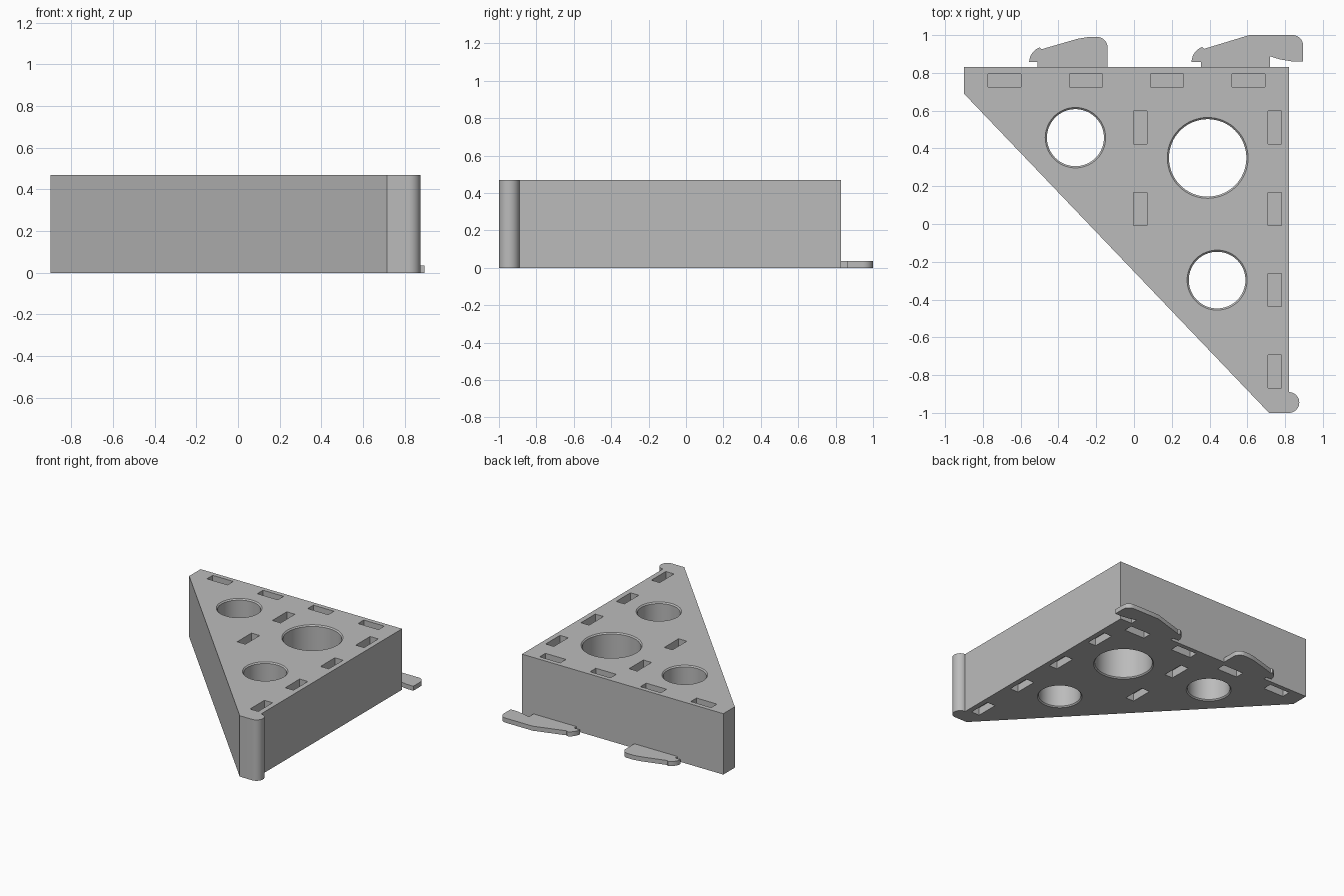
import bpy, bmesh, math
from mathutils import Vector

if "Cube" in bpy.data.objects:
    bpy.data.objects.remove(bpy.data.objects["Cube"], do_unlink=True)

HEIGHT = 0.47
POCKET = 0.06
HOOK = 0.035

grey = bpy.data.materials.new("plain grey")
grey.use_nodes = True
grey.diffuse_color = (0.5, 0.5, 0.5, 1)
grey.node_tree.nodes["Principled BSDF"].inputs["Base Color"].default_value = (0.5, 0.5, 0.5, 1)


def arc(cx, cy, r, start, end, steps=12):
    angles = [math.radians(start + (end - start) * i / steps) for i in range(steps + 1)]
    return [(cx + r * math.cos(a), cy + r * math.sin(a)) for a in angles]


def make_object(name, bm):
    bmesh.ops.recalc_face_normals(bm, faces=bm.faces[:])
    mesh = bpy.data.meshes.new(name)
    bm.to_mesh(mesh)
    bm.free()
    mesh.materials.append(grey)
    obj = bpy.data.objects.new(name, mesh)
    bpy.context.collection.objects.link(obj)
    return obj


def extrude_outline(name, outline, height):
    bm = bmesh.new()
    face = bm.faces.new([bm.verts.new((x, y, 0)) for x, y in outline])
    result = bmesh.ops.extrude_face_region(bm, geom=[face])
    top = [v for v in result["geom"] if isinstance(v, bmesh.types.BMVert)]
    bmesh.ops.translate(bm, verts=top, vec=(0, 0, height))
    return make_object(name, bm)


def add_box(bm, x, y, z, sx, sy, sz):
    verts = bmesh.ops.create_cube(bm, size=1)["verts"]
    for v in verts:
        v.co = Vector((x + v.co.x * sx, y + v.co.y * sy, z + v.co.z * sz))


def add_hole(bm, x, y, r, c=0.009, sides=64):
    # Turned profile with a small chamfer at each mouth
    profile = [(r + c, -c), (r - c, c), (r - c, HEIGHT - c), (r + c, HEIGHT + c)]
    rings = [[bm.verts.new((px, py, z)) for px, py in arc(x, y, rad, 0, 360, sides)[:-1]]
             for rad, z in profile]
    for low, high in zip(rings, rings[1:]):
        for i in range(sides):
            j = (i + 1) % sides
            bm.faces.new((low[i], low[j], high[j], high[i]))
    bm.faces.new(rings[0])
    bm.faces.new(rings[-1])


def smooth(obj):
    bpy.ops.object.select_all(action="DESELECT")
    obj.select_set(True)
    bpy.context.view_layer.objects.active = obj
    bpy.ops.object.shade_smooth_by_angle(angle=math.radians(30))


# Triangular block with a rounded lip at the front corner
outline = [(-0.90, 0.83), (-0.90, 0.69), (0.715, -1.0)]
outline += arc(0.82, -0.945, 0.055, -90, 90, 20)
outline += [(0.82, 0.83)]
body = extrude_outline("triangular_block", outline, HEIGHT)

# Round through holes
bm = bmesh.new()
for x, y, r in [(-0.31, 0.457, 0.16), (0.39, 0.35, 0.214), (0.44, -0.297, 0.159)]:
    add_hole(bm, x, y, r)
hole_cutter = make_object("hole_cutter", bm)

# Shallow slots on the top and bottom
bm = bmesh.new()
rows = (0.51, 0.08, -0.35, -0.78)
slots = [(x, 0.76, 0.175, 0.07) for x in (-0.685, -0.255, 0.175, 0.605)]
slots += [(0.745, y, 0.07, 0.175) for y in rows]
slots += [(0.033, y, 0.07, 0.175) for y in rows[:2]]
for x, y, sx, sy in slots:
    for z in (0, HEIGHT):
        add_box(bm, x, y, z, sx, sy, 2 * POCKET)
slot_cutter = make_object("slot_cutter", bm)

for cutter in (hole_cutter, slot_cutter):
    cutter.hide_render = True
    mod = body.modifiers.new(cutter.name, "BOOLEAN")
    mod.operation = "DIFFERENCE"
    mod.solver = "EXACT"
    mod.object = cutter
    bpy.context.view_layer.objects.active = body
    bpy.ops.object.modifier_apply(modifier=mod.name)
    bpy.data.objects.remove(cutter, do_unlink=True)
smooth(body)

# Thin hooks along the back edge
small = [(-0.14, 0.82), (-0.14, 0.935)] + arc(-0.195, 0.935, 0.055, 0, 90)
small += [(-0.24, 0.99), (-0.30, 0.98), (-0.49, 0.925)]
small += arc(-0.47, 0.855, 0.085, 110, 175, 8)
small += [(-0.555, 0.858), (-0.51, 0.858), (-0.51, 0.82)]
smooth(extrude_outline("small_hook", small, HOOK))

large = [(0.72, 0.82), (0.72, 0.888), (0.77, 0.872), (0.84, 0.86), (0.895, 0.86)]
large += arc(0.84, 0.945, 0.055, 0, 90)
large += [(0.61, 1.0), (0.37, 0.927)]
large += arc(0.39, 0.857, 0.085, 110, 175, 8)
large += [(0.305, 0.858), (0.355, 0.858), (0.355, 0.82)]
smooth(extrude_outline("large_hook", large, HOOK))
